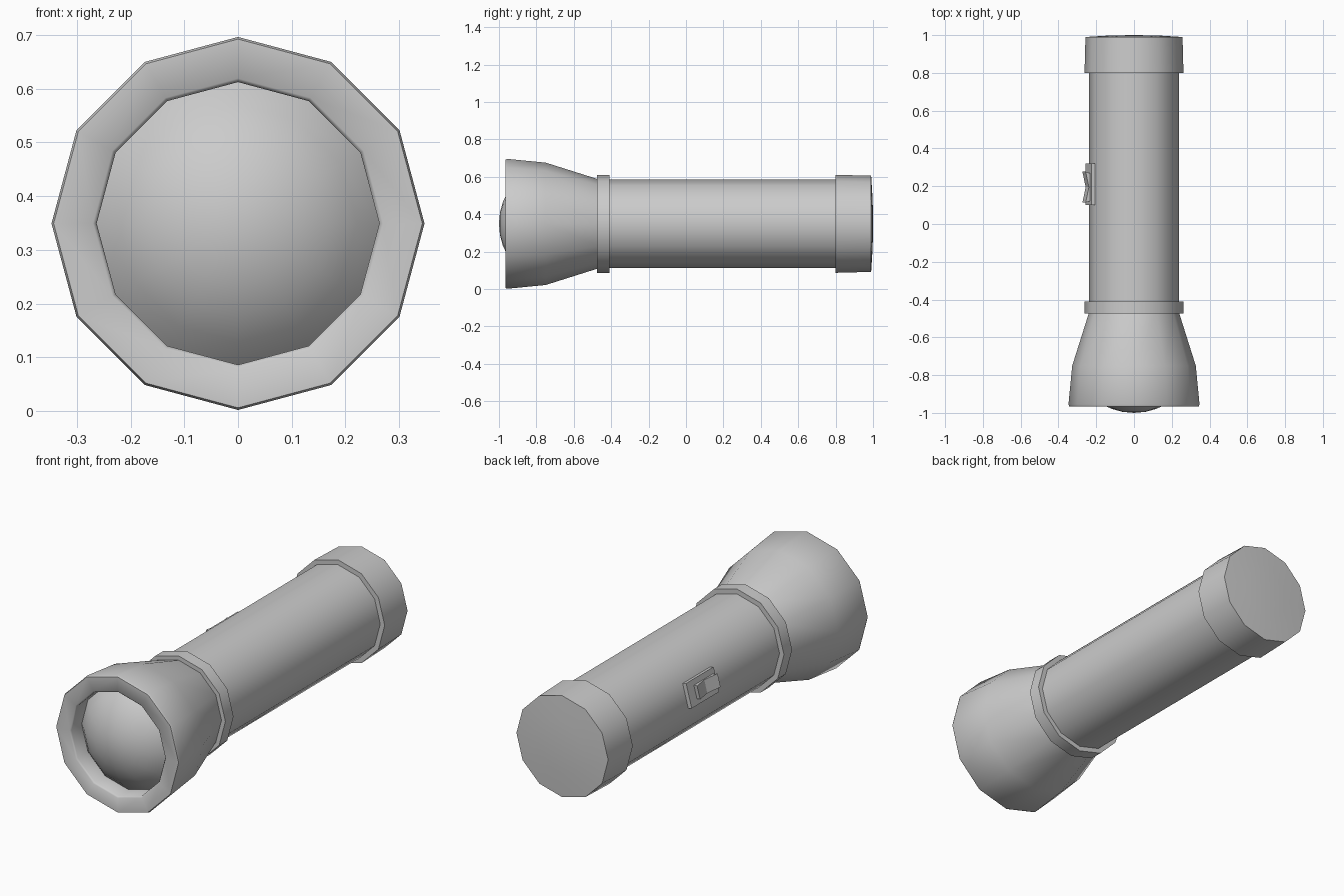
import bpy, bmesh, math
from mathutils import Matrix, Vector

if "Cube" in bpy.data.objects:
    bpy.data.objects.remove(bpy.data.objects["Cube"])

AXIS_Z = 0.349
SIDES = 12


def finish(name, bm, angle):
    bmesh.ops.recalc_face_normals(bm, faces=bm.faces)
    mesh = bpy.data.meshes.new(name)
    bm.to_mesh(mesh)
    bm.free()
    ob = bpy.data.objects.new(name, mesh)
    bpy.context.collection.objects.link(ob)
    bpy.ops.object.select_all(action='DESELECT')
    bpy.context.view_layer.objects.active = ob
    ob.select_set(True)
    bpy.ops.object.shade_smooth_by_angle(angle=math.radians(angle))
    return ob


def lathe(name, profile, angle=50):
    """Turn a (radius, y) profile around the long axis."""
    bm = bmesh.new()
    rings = []
    for r, y in profile:
        if r == 0:
            rings.append([bm.verts.new((0, y, AXIS_Z))] * SIDES)
        else:
            rings.append([bm.verts.new((r * math.cos(a), y, AXIS_Z + r * math.sin(a)))
                          for a in (math.tau * i / SIDES for i in range(SIDES))])
    for a, b in zip(rings, rings[1:]):
        for i in range(SIDES):
            j = (i + 1) % SIDES
            bm.faces.new(list(dict.fromkeys((a[i], a[j], b[j], b[i]))))
    return finish(name, bm, angle)


# Each switch part is a (y, distance from axis) outline extruded across one tube facet
def switch_part(name, outline, width):
    tilt = math.radians(15)
    out = Vector((-math.cos(tilt), 0, math.sin(tilt)))
    across = Vector((math.sin(tilt), 0, math.cos(tilt)))
    bm = bmesh.new()
    sides = [[bm.verts.new(Vector((0, y, AXIS_Z)) + out * d + across * s * width / 2)
              for y, d in outline] for s in (-1, 1)]
    bm.faces.new(sides[0])
    bm.faces.new(sides[1])
    n = len(outline)
    for i in range(n):
        j = (i + 1) % n
        bm.faces.new((sides[0][i], sides[0][j], sides[1][j], sides[1][i]))
    return finish(name, bm, 10)


# Body
lathe("tube", [(0, -0.46), (0.237, -0.46), (0.237, 0.82), (0, 0.82)])
lathe("collar", [(0.22, -0.475), (0.262, -0.475), (0.262, -0.41), (0.22, -0.41)])
lathe("end_cap", [(0.22, 0.80), (0.262, 0.80), (0.257, 0.99), (0.13, 0.998), (0, 1.0)])

# Flared head with a recessed rim
lathe("head", [(0.22, -0.46), (0.237, -0.465), (0.327, -0.75), (0.347, -0.955),
               (0.343, -0.965), (0.27, -0.965), (0.263, -0.957), (0.263, -0.86)])

# Domed lens, a slice of a sphere
R = 0.34
lens = [(R * math.sin(t), -1 + R - R * math.cos(t))
        for t in (math.asin(0.263 / R) * i / 5 for i in range(5, 0, -1))]
lathe("lens", lens + [(0, -1.0)])

# Rocker switch
switch_part("switch_plate", [(0.10, 0.215), (0.32, 0.215), (0.32, 0.249), (0.10, 0.249)], 0.122)
switch_part("switch_rocker", [(0.125, 0.24), (0.265, 0.24), (0.277, 0.274),
                              (0.195, 0.256), (0.113, 0.274)], 0.066)
